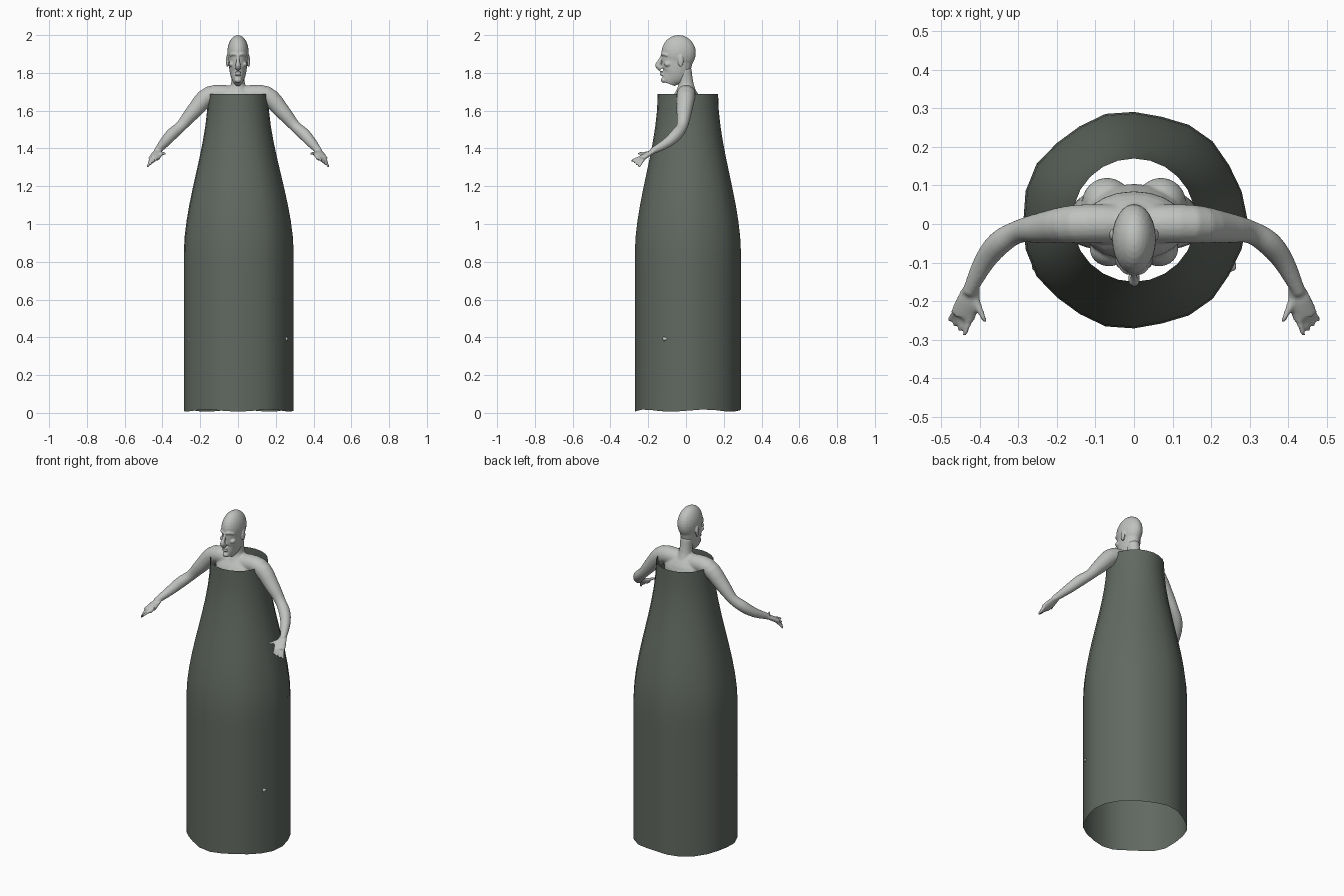
import bpy, bmesh, math
from mathutils import Vector

if "Cube" in bpy.data.objects:
    bpy.data.objects.remove(bpy.data.objects["Cube"], do_unlink=True)


def material(name, colour):
    made = bpy.data.materials.new(name)
    made.use_nodes = True
    made.diffuse_color = (*colour, 1)
    shader = made.node_tree.nodes["Principled BSDF"]
    shader.inputs["Base Color"].default_value = (*colour, 1)
    return made


skin = material("pale grey", (.52, .54, .52))
cloth = material("dark grey green", (.12, .14, .12))
UP, BACK = Vector((0, 0, 1)), Vector((0, 1, 0))


def spline(points, steps=4):
    """Round off a list of stations with a smooth curve."""
    points = [Vector(point) for point in points]
    padded = [points[0], *points, points[-1]]
    curve = []
    for before, start, end, after in zip(padded, points, points[1:], padded[3:]):
        leave, arrive = (end - before) / 2, (after - start) / 2
        for step in range(steps):
            t = step / steps
            ease = t * t * (3 - 2 * t)
            curve.append(start.lerp(end, ease) + leave * t * (1 - t) ** 2
                         - arrive * t * t * (1 - t))
    return curve + [points[-1]]


def bridge(mesh, rings):
    """Join neighbouring rings with quads."""
    faces = []
    for lower, upper in zip(rings, rings[1:]):
        for k in range(len(lower)):
            faces.append(mesh.faces.new((lower[k - 1], upper[k - 1], upper[k], lower[k])))
    return faces


def loft(mesh, stations, reference, depth=1, side=1, sides=20):
    """Closed limb through (x, y, z, half width) stations."""
    curve = spline(stations)
    centres = [Vector((side * x, y, z)) for x, y, z, width in curve]
    rings = []
    for i, centre in enumerate(centres):
        ahead = centres[min(i + 1, len(centres) - 1)]
        along = (ahead - centres[max(i - 1, 0)]).normalized()
        across = along.cross(reference).normalized()
        normal = across.cross(along) * depth
        ring = []
        for k in range(sides):
            angle = k * math.tau / sides
            offset = across * math.cos(angle) + normal * math.sin(angle)
            ring.append(mesh.verts.new(centre + offset * curve[i][3]))
        rings.append(ring)
    faces = bridge(mesh, rings)
    faces += [mesh.faces.new(rings[0]), mesh.faces.new(rings[-1])]
    bmesh.ops.recalc_face_normals(mesh, faces=faces)


def ball(mesh, centre, size):
    made = bmesh.ops.create_uvsphere(mesh, u_segments=24, v_segments=16, radius=1)
    for vert in made["verts"]:
        vert.co = Vector(c + s * q for c, s, q in zip(centre, size, vert.co))


def finish(mesh, name, colour):
    data = bpy.data.meshes.new(name)
    mesh.to_mesh(data)
    mesh.free()
    data.materials.append(colour)
    data.polygons.foreach_set("use_smooth", [True] * len(data.polygons))
    part = bpy.data.objects.new(name, data)
    bpy.context.collection.objects.link(part)
    return part


def blend(part, voxel):
    """Fuse the overlapping pieces of a part into one soft skin."""
    remesh = part.modifiers.new("blend", "REMESH")
    remesh.mode = "VOXEL"
    remesh.voxel_size = voxel
    remesh.use_smooth_shade = True
    soften = part.modifiers.new("soften", "SMOOTH")
    soften.factor = .5
    soften.iterations = 3


# Torso and neck
body = bmesh.new()
loft(body, [(0, .01, 1.1, .08), (0, .02, 1.2, .13), (0, 0, 1.35, .11),
            (0, -.01, 1.55, .13), (0, 0, 1.65, .13), (0, 0, 1.72, .06)], BACK, depth=.65)
loft(body, [(0, 0, 1.68, .06), (0, 0, 1.74, .037), (0, -.01, 1.82, .036)], BACK, depth=1.1)

for side in (1, -1):
    # Buttock and breast
    ball(body, (.07 * side, .055, 1.18), (.065, .065, .075))
    ball(body, (.065 * side, -.065, 1.54), (.05, .045, .055))
    # Shoulder and arm, down to the wrist
    loft(body, [(.02, 0, 1.68, .05), (.15, 0, 1.68, .05), (.24, -.01, 1.59, .04),
                (.3, -.02, 1.52, .03), (.35, -.05, 1.475, .032), (.39, -.1, 1.43, .027),
                (.43, -.18, 1.385, .017)], UP, side=side)
    # Palm, four fingers and thumb
    loft(body, [(.42, -.16, 1.39, .02), (.43, -.2, 1.37, .031), (.445, -.24, 1.345, .033)],
         UP, depth=.45, side=side)
    for i in range(4):
        slope = i / 3
        loft(body, [(.42 + .04 * slope, -.225, 1.36 - .015 * slope, .01),
                    (.44 + .04 * slope, -.29 + .04 * slope, 1.335 - .035 * slope, .006)],
             UP, side=side)
    loft(body, [(.415, -.19, 1.375, .012), (.386, -.255, 1.373, .006)], UP, side=side)
    # Leg and foot
    loft(body, [(.07, .02, 1.2, .07), (.09, .01, 1.08, .077), (.15, 0, .78, .047),
                (.17, .015, .66, .048), (.2, .015, .4, .026)], BACK, side=side)
    loft(body, [(.19, .04, .405, .02), (.22, -.05, .4, .03), (.248, -.125, .39, .022)],
         UP, depth=.55, side=side)
blend(finish(body, "body", skin), .006)

# Head: cranium, jaw, nose, lips and chin
head = bmesh.new()
ball(head, (0, -.039, 1.906), (.057, .091, .094))
loft(head, [(0, -.09, 1.742, .02), (0, -.08, 1.765, .031), (0, -.055, 1.81, .045),
            (0, -.043, 1.9, .053)], BACK, depth=1.64)
loft(head, [(0, -.12, 1.9, .007), (0, -.138, 1.865, .009), (0, -.148, 1.84, .014),
            (0, -.13, 1.822, .014)], BACK, depth=1.1)
for height in (1.804, 1.791):
    ball(head, (0, -.125, height), (.017, .013, .006))
ball(head, (0, -.117, 1.762), (.019, .016, .015))
for side in (1, -1):
    # Brow, cheek and ear
    loft(head, [(0, -.126, 1.893, .008), (.022, -.12, 1.9, .009), (.042, -.097, 1.892, .007)],
         UP, side=side)
    ball(head, (.033 * side, -.096, 1.846), (.016, .02, .014))
    ball(head, (.057 * side, -.028, 1.863), (.007, .015, .032))
blend(finish(head, "head", skin), .0035)

# Strapless floor-length dress, an open shell that flares to an uneven hem
dress = bmesh.new()
sides, levels, top, flare = 24, 20, 1.687, .85
rings = []
for level in range(levels + 1):
    height = .012 + (top - .012) * level / levels
    t = min(1, (top - height) / flare)
    spread = t * t * (3 - 2 * t)
    ring = []
    for k in range(sides):
        angle = k * math.tau / sides
        ripple = .005 * math.cos(2 * angle) + .004 * math.cos(7 * angle)
        radius = .16 + (.126 + ripple) * spread
        sag = .006 * math.sin(5 * angle) * max(0, 1 - height / .4)
        ring.append(dress.verts.new((radius * math.cos(angle), .01 + radius * math.sin(angle),
                                     height + sag)))
    rings.append(ring)
bridge(dress, rings)
bmesh.ops.recalc_face_normals(dress, faces=dress.faces[:])
finish(dress, "dress", cloth)
